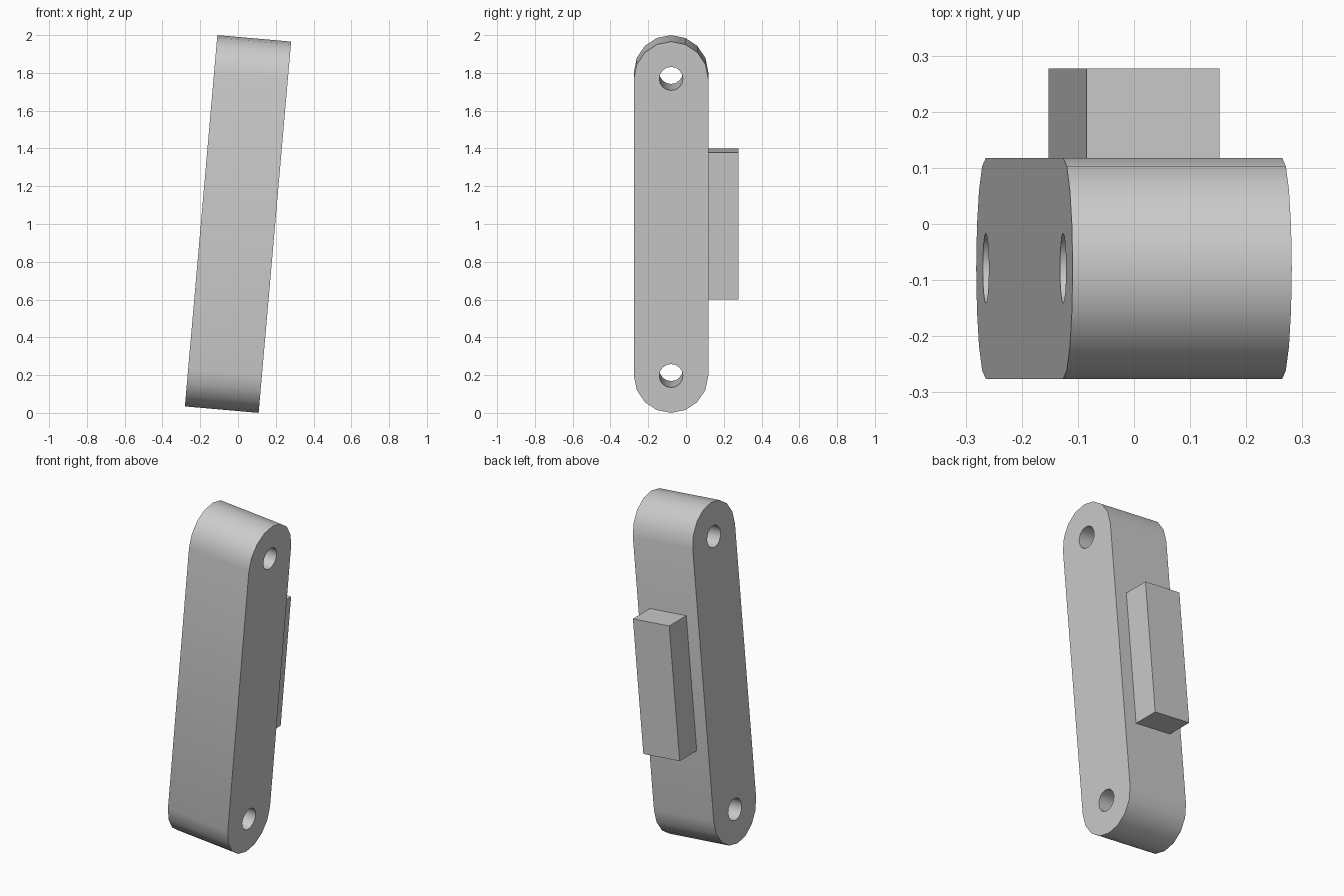
import bpy, bmesh, math
from mathutils import Matrix, Vector

cube = bpy.data.objects.get("Cube")
if cube:
    bpy.data.objects.remove(cube, do_unlink=True)

LENGTH, WIDTH, RADIUS = 1.973, 0.392, 0.197
BODY_Y = -0.079
PIN = LENGTH / 2 - RADIUS           # distance of each hole from the middle
TILT = Matrix.Translation((0, 0, 1)) @ Matrix.Rotation(math.radians(5), 4, 'Y')

grey = bpy.data.materials.new("light grey")
grey.use_nodes = True
grey.diffuse_color = (0.6, 0.6, 0.6, 1)
grey.node_tree.nodes["Principled BSDF"].inputs["Base Color"].default_value = grey.diffuse_color


def make_object(name, bm):
    bmesh.ops.recalc_face_normals(bm, faces=bm.faces)
    mesh = bpy.data.meshes.new(name)
    bm.to_mesh(mesh)
    bm.free()
    obj = bpy.data.objects.new(name, mesh)
    obj.data.materials.append(grey)
    bpy.context.collection.objects.link(obj)
    obj.matrix_world = TILT
    return obj


def prism(name, outline, width):
    """Extrude a (y, z) outline along x, centred on x = 0."""
    bm = bmesh.new()
    face = bm.faces.new([bm.verts.new((-width / 2, y, z)) for y, z in outline])
    ext = bmesh.ops.extrude_face_region(bm, geom=[face])
    moved = [g for g in ext["geom"] if isinstance(g, bmesh.types.BMVert)]
    bmesh.ops.translate(bm, vec=Vector((width, 0, 0)), verts=moved)
    return make_object(name, bm)


def arc(z, radius, start, steps):
    angles = [math.radians(start + 22.5 * i) for i in range(steps)]
    return [(BODY_Y + radius * math.cos(a), z + radius * math.sin(a)) for a in angles]


# Round-ended link arm
arm = prism("link_arm", arc(PIN, RADIUS, 0, 9) + arc(-PIN, RADIUS, 180, 9), WIDTH)

# Pin holes through both ends
bpy.context.view_layer.objects.active = arm
for z in (-PIN, PIN):
    cutter = prism("hole_cutter", arc(z, 0.0625, 0, 16), WIDTH * 2)
    cutter.hide_render = True
    bpy.context.view_layer.update()
    mod = arm.modifiers.new("pin_hole", 'BOOLEAN')
    mod.operation, mod.solver, mod.object = 'DIFFERENCE', 'EXACT', cutter
    bpy.ops.object.modifier_apply(modifier=mod.name)
    bpy.data.objects.remove(cutter, do_unlink=True)

bpy.ops.object.select_all(action='DESELECT')
arm.select_set(True)
bpy.ops.object.shade_smooth_by_angle(angle=math.radians(30))

# Rectangular block on the back
bm = bmesh.new()
bmesh.ops.create_cube(bm, size=1, matrix=Matrix.Translation((0, 0.1975, 0))
                      @ Matrix.Diagonal((0.238, 0.159, 0.782, 1)))
make_object("back_block", bm)
